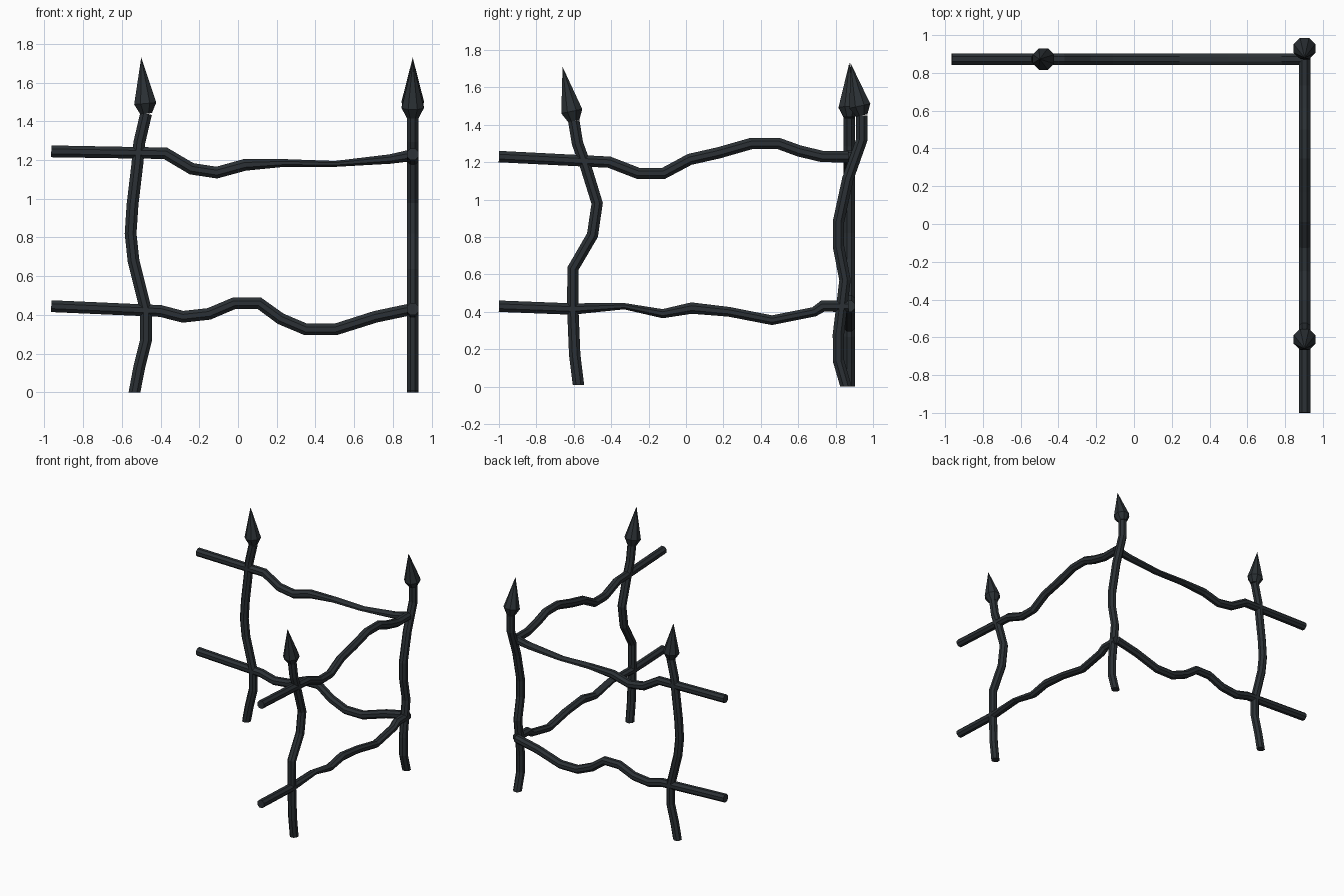
import bpy
import bmesh
import math
from mathutils import Vector

if "Cube" in bpy.data.objects:
    bpy.data.objects.remove(bpy.data.objects["Cube"], do_unlink=True)

SIDES = 8
RADIUS = 0.033
BACK_Y = 0.873
SIDE_X = 0.903

# Dark wrought iron
iron = bpy.data.materials.new("dark_iron")
iron.use_nodes = True
colour = (0.024, 0.03, 0.035, 1)
iron.diffuse_color = colour
iron.node_tree.nodes["Principled BSDF"].inputs["Base Color"].default_value = colour


def back_wall(u, z):
    """Place a wall drawing point on the back run."""
    return Vector((u, BACK_Y, z))


def side_wall(u, z):
    """Place a wall drawing point on the side run."""
    return Vector((SIDE_X, u, z))


def make_object(name, bm):
    bmesh.ops.recalc_face_normals(bm, faces=bm.faces[:])
    mesh = bpy.data.meshes.new(name)
    bm.to_mesh(mesh)
    bm.free()
    mesh.materials.append(iron)
    obj = bpy.data.objects.new(name, mesh)
    bpy.context.collection.objects.link(obj)
    return obj


def add_ring(bm, centre, across, out, wide, deep):
    """Octagonal ring spanned by an in-wall and an out-of-wall direction."""
    ring = []
    for i in range(SIDES):
        angle = math.tau * (i + 0.5) / SIDES
        offset = across * (wide * math.cos(angle)) + out * (deep * math.sin(angle))
        ring.append(bm.verts.new(centre + offset))
    return ring


def bridge(bm, lower, upper):
    for i in range(SIDES):
        j = (i + 1) % SIDES
        bm.faces.new((lower[i], lower[j], upper[j], upper[i]))


def bent_bar(name, wall, path, level_start=False):
    """Sweep an octagon along a bent path; a third value flattens the bar."""
    points = [wall(p[0], p[1]) for p in path]
    out = (wall(1, 0) - wall(0, 0)).cross(Vector((0, 0, 1)))
    bm = bmesh.new()
    rings = []
    last = len(points) - 1
    for i, point in enumerate(points):
        before = (point - points[max(i - 1, 0)]).normalized()
        after = (points[min(i + 1, last)] - point).normalized()
        along = (before + after).normalized()
        if i == 0 and level_start:
            along = Vector((0, 0, 1))
        flatten = path[i][2] if len(path[i]) > 2 else 1
        rings.append(add_ring(bm, point, along.cross(out), out,
                              RADIUS * flatten, RADIUS))
    for lower, upper in zip(rings, rings[1:]):
        bridge(bm, lower, upper)
    bm.faces.new(rings[0])
    bm.faces.new(rings[-1])
    return make_object(name, bm)


def spear_head(name, wall, base, tip):
    """Faceted spear point: short flare, then a long taper."""
    start, end = wall(*base), wall(*tip)
    out = (wall(1, 0) - wall(0, 0)).cross(Vector((0, 0, 1)))
    along = (end - start).normalized()
    across = along.cross(out)
    bm = bmesh.new()
    collar = add_ring(bm, start, across, out, RADIUS, RADIUS)
    flare = add_ring(bm, start.lerp(end, 0.18), across, out, 0.062, 0.062)
    bridge(bm, collar, flare)
    bm.faces.new(collar)
    apex = bm.verts.new(end)
    for i in range(SIDES):
        bm.faces.new((flare[i], flare[(i + 1) % SIDES], apex))
    return make_object(name, bm)


# Upright posts, drawn as (position along wall, height)
posts = {
    "back_post": (back_wall, [
        (-.535, 0), (-.51, .13), (-.475, .27), (-.475, .42), (-.54, .68),
        (-.555, .82), (-.545, .97), (-.52, 1.18), (-.51, 1.29), (-.475, 1.44)],
        (-.5, 1.73)),
    "corner_post": (side_wall, [
        (.855, 0), (.815, .14), (.815, .28), (.85, .57), (.815, .75),
        (.815, .88), (.865, 1.11), (.94, 1.32), (.94, 1.45)],
        (.88, 1.73)),
    "front_post": (side_wall, [
        (-.575, .01), (-.595, .17), (-.605, .41), (-.605, .63), (-.5, .81),
        (-.475, .98), (-.54, 1.19), (-.58, 1.3), (-.6, 1.42)],
        (-.66, 1.71)),
}
for name, (wall, path, tip) in posts.items():
    bent_bar(name, wall, path, level_start=True)
    spear_head(name + "_spear_head", wall, path[-1], tip)

# Horizontal rails
rails = {
    "back_upper_rail": (back_wall, [
        (-.965, 1.245), (-.375, 1.235), (-.24, 1.155), (-.11, 1.135),
        (.035, 1.175), (.24, 1.185, .65), (.5, 1.18, .5), (.785, 1.205, .8),
        (.9, 1.225)]),
    "back_lower_rail": (back_wall, [
        (-.965, .445), (-.4, .42), (-.285, .39), (-.15, .405), (-.02, .46),
        (.11, .46), (.22, .38), (.35, .325), (.505, .325), (.71, .39),
        (.9, .43)]),
    "side_upper_rail": (side_wall, [
        (-1, 1.23), (-.41, 1.2), (-.255, 1.14), (-.12, 1.14), (.02, 1.215),
        (.175, 1.25), (.35, 1.3), (.495, 1.3), (.605, 1.26), (.73, 1.23),
        (.87, 1.23)]),
    "side_lower_rail": (side_wall, [
        (-1, .43), (-.61, .415), (-.33, .43, .55), (-.125, .39, .8),
        (.03, .42), (.23, .4, .85), (.46, .355, .85), (.685, .4, .85),
        (.73, .43), (.87, .43)]),
}
for name, (wall, path) in rails.items():
    bent_bar(name, wall, path)
